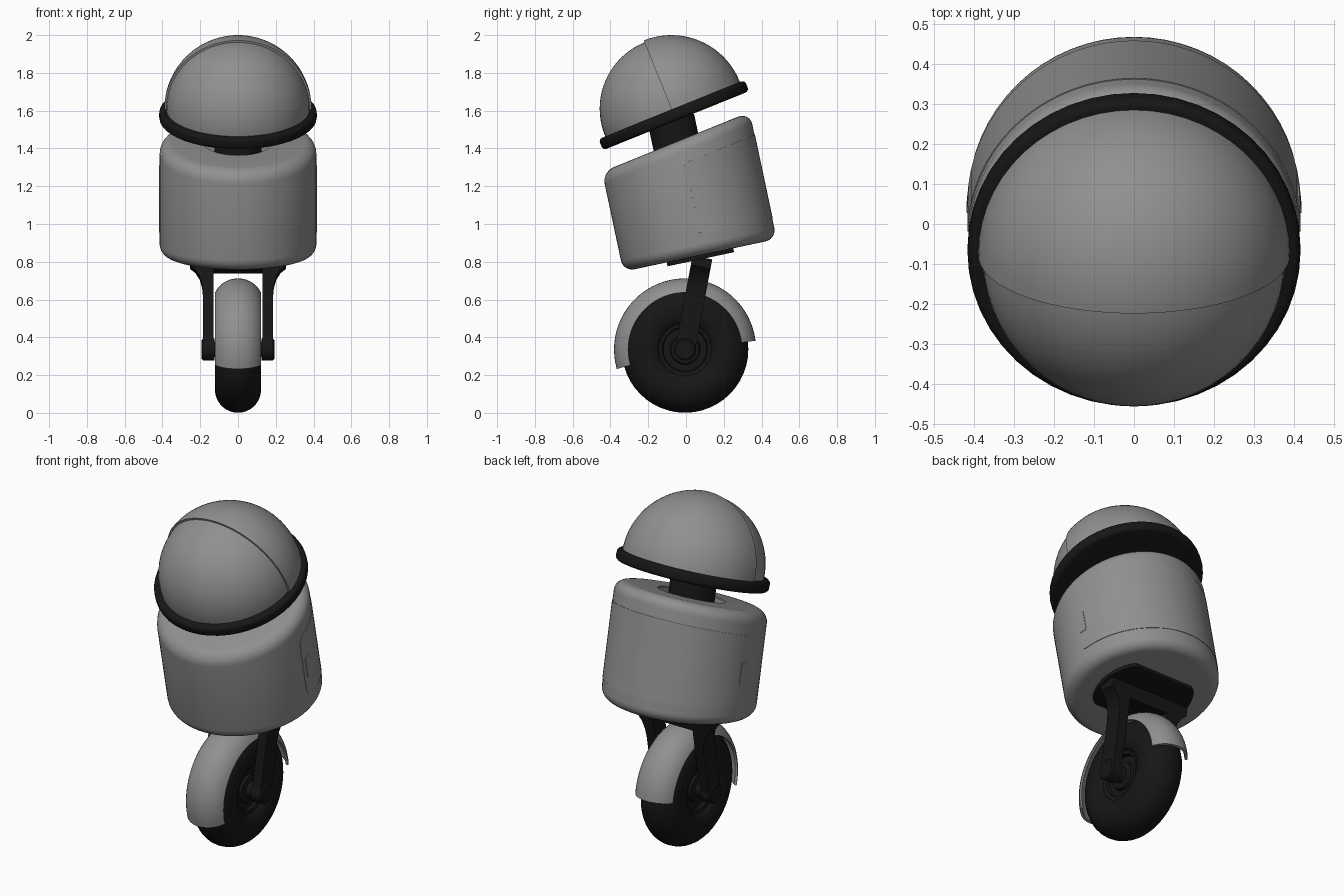
import bpy, bmesh, math
from mathutils import Matrix, Vector

if "Cube" in bpy.data.objects:
    bpy.data.objects.remove(bpy.data.objects["Cube"])

def material(name, v):
    m = bpy.data.materials.new(name)
    m.diffuse_color = (v, v, v, 1)
    m.use_nodes = True
    m.node_tree.nodes["Principled BSDF"].inputs["Base Color"].default_value = m.diffuse_color
    return m

GREY = material("shell grey", 0.28)
BLACK = material("rubber black", 0.008)

def place(y, z, tilt):
    return Matrix.Translation((0, y, z)) @ Matrix.Rotation(math.radians(tilt), 4, 'X')

BODY = place(0.074, 0.834, 12)       # body leans forward
HEAD = place(-0.078, 1.61, 22)       # head nods further
FORK = place(-0.005, 0.336, -10.7)   # fork leans back
AXLE = Matrix.Translation((0, -0.005, 0.336)) @ Matrix(
    ((0, 0, 1, 0), (1, 0, 0, 0), (0, 1, 0, 0), (0, 0, 0, 1)))  # local z runs along x

def finish(name, bm, mat, matrix, angle=35):
    bmesh.ops.remove_doubles(bm, verts=bm.verts, dist=1e-5)
    bmesh.ops.dissolve_degenerate(bm, edges=bm.edges, dist=1e-6)
    bmesh.ops.recalc_face_normals(bm, faces=bm.faces)
    bm.transform(matrix)
    me = bpy.data.meshes.new(name)
    bm.to_mesh(me)
    bm.free()
    me.materials.append(mat)
    ob = bpy.data.objects.new(name, me)
    bpy.context.collection.objects.link(ob)
    bpy.ops.object.select_all(action='DESELECT')
    ob.select_set(True)
    bpy.context.view_layer.objects.active = ob
    bpy.ops.object.shade_smooth_by_angle(angle=math.radians(angle))
    return ob

def arc(cx, cz, rx, rz, a0, a1, n):
    return [(cx + rx * math.cos(math.radians(a0 + (a1 - a0) * i / n)),
             cz + rz * math.sin(math.radians(a0 + (a1 - a0) * i / n))) for i in range(n + 1)]

def lathe(name, profile, mat, matrix, seg=48, a0=0, a1=360, closed=False, skew=None):
    """Spin (radius, height) points about local z; part turns get end caps."""
    bm = bmesh.new()
    full = a1 - a0 == 360
    rings = []
    for i in range(seg if full else seg + 1):
        a = math.radians(a0 + (a1 - a0) * i / seg)
        ring = []
        for r, z in profile:
            x, y = r * math.cos(a), r * math.sin(a)
            ring.append(bm.verts.new((x, y, z + (skew(z) * y if skew else 0))))
        rings.append(ring)
    n = len(profile)
    for i in range(seg):
        p, q = rings[i], rings[(i + 1) % len(rings)]
        for j in range(n if closed else n - 1):
            k = (j + 1) % n
            bm.faces.new((p[j], q[j], q[k], p[k]))
    if not full:
        bm.faces.new(rings[0])
        bm.faces.new(rings[-1])
    return finish(name, bm, mat, matrix)

def prism(name, pts, depth, axis, mat, matrix):
    """Extrude an outline in xz along y (axis 1) or in xy along z (axis 2)."""
    bm = bmesh.new()
    def co(a, b):
        return (a, -depth / 2, b) if axis == 1 else (a, b, -depth / 2)
    f = bm.faces.new([bm.verts.new(co(a, b)) for a, b in pts])
    ext = bmesh.ops.extrude_face_region(bm, geom=[f])
    d = Vector((0, depth, 0)) if axis == 1 else Vector((0, 0, depth))
    bmesh.ops.translate(bm, verts=[v for v in ext['geom'] if isinstance(v, bmesh.types.BMVert)], vec=d)
    return finish(name, bm, mat, matrix)

def wrapped_plate(name, radius, a0, a1, low, high, corner, slope, cols):
    """Thin curved plate with rounded corners that follows the body wall."""
    bm = bmesh.new()
    length = radius * (a1 - a0)
    ends = [corner * t for t in (0, 0.04, 0.15, 0.35, 0.65)]
    ds = ends + [corner + (length - 2 * corner) * i / cols for i in range(cols + 1)]
    ds += [length - e for e in reversed(ends)]
    prev = None
    for d in ds:
        e = min(d, length - d, corner)
        cut = corner - math.sqrt(max(0, corner ** 2 - (corner - e) ** 2))
        a = a0 + d / radius
        x, y = radius * math.cos(a), radius * math.sin(a)
        cur = [bm.verts.new((x, y, low + cut)), bm.verts.new((x, y, high + slope * y - cut))]
        if prev:
            bm.faces.new((prev[0], cur[0], cur[1], prev[1]))
        prev = cur
    rim = bmesh.ops.extrude_edge_only(bm, edges=[e for e in bm.edges if e.is_boundary])
    for v in rim['geom']:
        if isinstance(v, bmesh.types.BMVert):
            v.co.x *= 0.985
            v.co.y *= 0.985
    return finish(name, bm, GREY, BODY)

# Body: drum with rounded edges, sloping top and a well for the neck
TOP, R = 0.614, 0.415
body = [(0, 0)] + arc(R - 0.06, 0.06, 0.06, 0.06, -90, 0, 6)
body += arc(R - 0.065, TOP - 0.065, 0.065, 0.065, 0, 90, 6)
body += [(0.185, TOP), (0.18, TOP - 0.005), (0.18, TOP - 0.05), (0, TOP - 0.05)]
lathe("body", body, GREY, BODY, 64, skew=lambda z: 0.178 if z > 0.3 else 0)

# Rear panel wrapping from side to side, with a latch at each end
wrapped_plate("rear_panel", R + 0.0025, 0, math.pi, 0.11, 0.49, 0.05, 0.178, 32)
for side, mid in (("right", 0.115), ("left", math.pi - 0.115)):
    wrapped_plate(side + "_latch", R + 0.005, mid - 0.053, mid + 0.053, 0.225, 0.35, 0.003, 0, 3)

# Neck
lathe("neck", [(0, 0.5), (0.125, 0.5), (0.125, 0.74), (0, 0.74)], BLACK, BODY)

# Head: black rim disc, lower front visor and slightly larger back dome
rim = [(0, -0.068)] + arc(0.397, -0.048, 0.02, 0.02, -90, 0, 4)
rim += arc(0.397, -0.025, 0.02, 0.02, 0, 90, 4) + [(0, -0.005)]
lathe("head_rim", rim, BLACK, HEAD)
for name, rad, a in (("head_back_dome", 0.39, 0), ("head_front_visor", 0.379, 180)):
    dome = [(0, -0.01), (rad, -0.01)] + arc(0, 0, rad, rad, 0, 90, 20)
    lathe(name, dome, GREY, HEAD, 28, a, a + 180)

# Mounting plate under the body: a disc with flattened front and back
disc = [(0.27 * math.cos(t), max(-0.18, min(0.18, 0.27 * math.sin(t))))
        for t in (2 * math.pi * i / 40 for i in range(40))]
prism("mounting_plate", disc, 0.03, 2, BLACK, BODY @ Matrix.Translation((0, 0, -0.006)))

# Fork: flared legs with rounded lower ends, and a cross bar
for side, s in (("right", 1), ("left", -1)):
    leg = [(0.13, 0), (0.185, 0), (0.185, 0.29), (0.19, 0.34), (0.203, 0.385),
           (0.225, 0.42), (0.255, 0.445), (0.255, 0.495), (0.13, 0.495)]
    prism(side + "_fork_leg", [(s * x, z) for x, z in leg], 0.106, 1, BLACK, FORK)
    lathe(side + "_fork_end", [(0, s * 0.125), (0.058, s * 0.125), (0.058, s * 0.185),
                               (0.05, s * 0.192), (0, s * 0.192)], BLACK, AXLE, 32)
prism("fork_bar", [(-0.14, 0.42), (0.14, 0.42), (0.14, 0.495), (-0.14, 0.495)], 0.106, 1, BLACK, FORK)

# Wheel: round tyre, recessed hub with steps
hub = [(0, 0.13), (0.04, 0.13), (0.045, 0.085), (0.075, 0.08), (0.08, 0.065),
       (0.115, 0.065), (0.12, 0.085), (0.14, 0.09), (0.145, 0.1)]
half = hub + [p for p in arc(0.213, 0, 0.122, 0.122, 118, 0, 12)]
wheel = half + [(r, -z) for r, z in reversed(half[:-1])]
lathe("wheel", wheel, BLACK, AXLE, 48)

# Mudguard: curved shell over the wheel
fender = arc(0.25, 0, 0.126, 0.133, -66, 66, 14) + arc(0.25, 0, 0.111, 0.118, 63, -63, 14)
lathe("mudguard", fender, GREY, AXLE, 36, 7, 196, closed=True)
